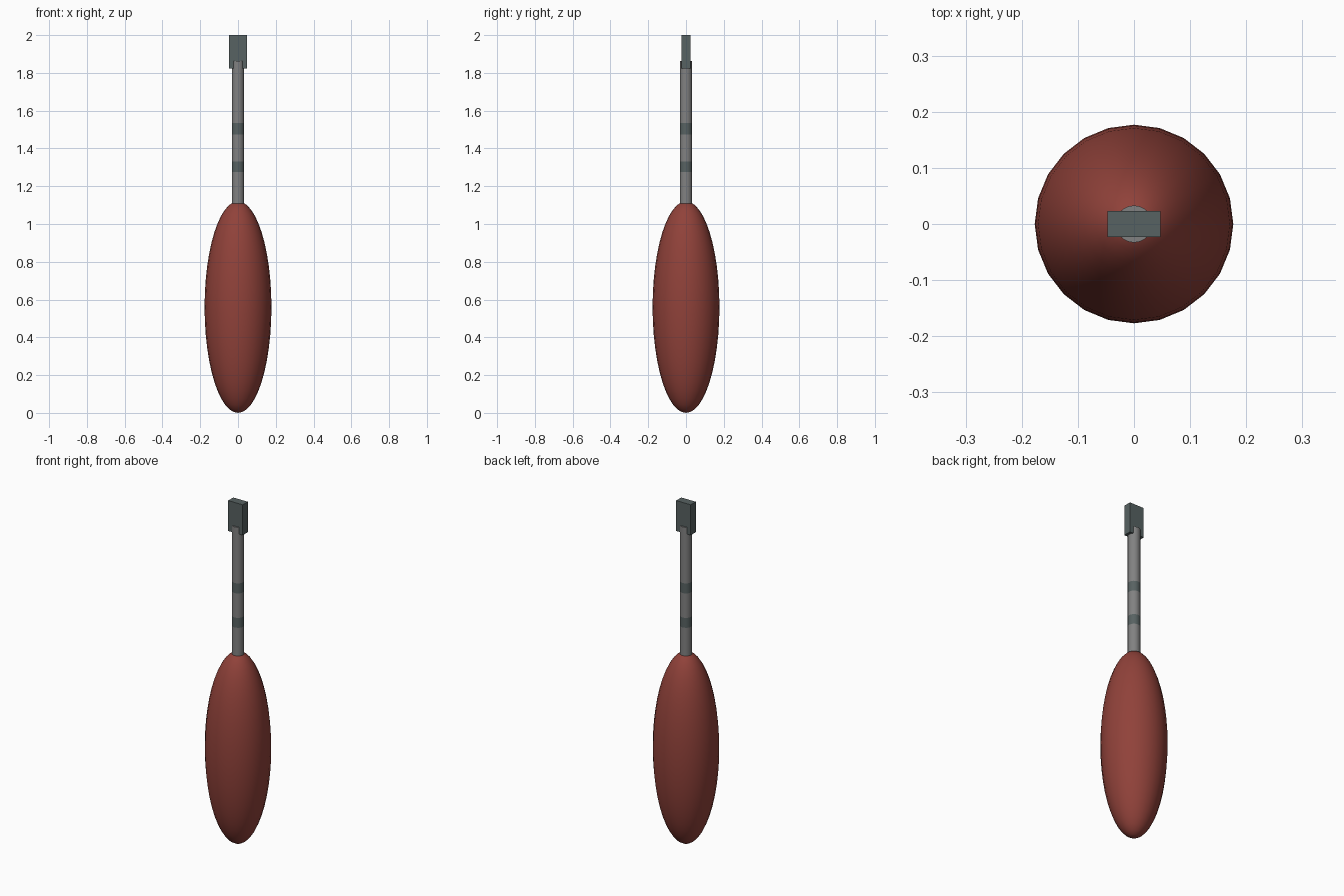
import bpy
import bmesh
from mathutils import Matrix

cube = bpy.data.objects.get("Cube")
if cube:
    bpy.data.objects.remove(cube, do_unlink=True)


def make_material(name, rgb):
    mat = bpy.data.materials.new(name)
    mat.use_nodes = True
    color = (*rgb, 1.0)
    mat.diffuse_color = color
    bsdf = next(n for n in mat.node_tree.nodes if n.type == 'BSDF_PRINCIPLED')
    bsdf.inputs["Base Color"].default_value = color
    return mat


def make_object(name, bm, materials, smooth=True):
    bmesh.ops.recalc_face_normals(bm, faces=bm.faces)
    mesh = bpy.data.meshes.new(name)
    bm.to_mesh(mesh)
    bm.free()
    for mat in materials:
        mesh.materials.append(mat)
    obj = bpy.data.objects.new(name, mesh)
    bpy.context.collection.objects.link(obj)
    if smooth:
        bpy.ops.object.select_all(action='DESELECT')
        obj.select_set(True)
        bpy.context.view_layer.objects.active = obj
        bpy.ops.object.shade_smooth_by_angle()
    return obj


red = make_material("handle red", (0.28, 0.054, 0.042))
grey = make_material("shaft grey", (0.22, 0.22, 0.22))
slate = make_material("dark slate", (0.096, 0.122, 0.122))

SIDES = 24

# Handle: a long ellipsoid standing on its end
bm = bmesh.new()
half_height = 0.56
bmesh.ops.create_uvsphere(bm, u_segments=SIDES, v_segments=24, radius=1.0)
bmesh.ops.transform(bm, verts=bm.verts,
                    matrix=Matrix.Translation((0, 0, half_height))
                    @ Matrix.Diagonal((0.177, 0.177, half_height, 1)))
make_object("handle", bm, [red])

# Shaft: a rod with two flush dark bands
bands = [(1.274, 1.332), (1.475, 1.534)]
bottom, top = 1.06, 1.862
bm = bmesh.new()
bmesh.ops.create_cone(bm, cap_ends=True, segments=SIDES, radius1=0.033,
                      radius2=0.033, depth=top - bottom,
                      matrix=Matrix.Translation((0, 0, (top + bottom) / 2)))
for z in (z for band in bands for z in band):
    bmesh.ops.bisect_plane(bm, geom=bm.verts[:] + bm.edges[:] + bm.faces[:],
                           plane_co=(0, 0, z), plane_no=(0, 0, 1))
for face in bm.faces:
    height = face.calc_center_median().z
    face.material_index = int(any(lo < height < hi for lo, hi in bands))
make_object("shaft", bm, [grey, slate])

# Tip: a flat block at the end of the shaft
bm = bmesh.new()
bmesh.ops.create_cube(bm, size=1.0,
                      matrix=Matrix.Translation((0, 0, 1.911))
                      @ Matrix.Diagonal((0.094, 0.047, 0.178, 1)))
make_object("tip", bm, [slate], smooth=False)
